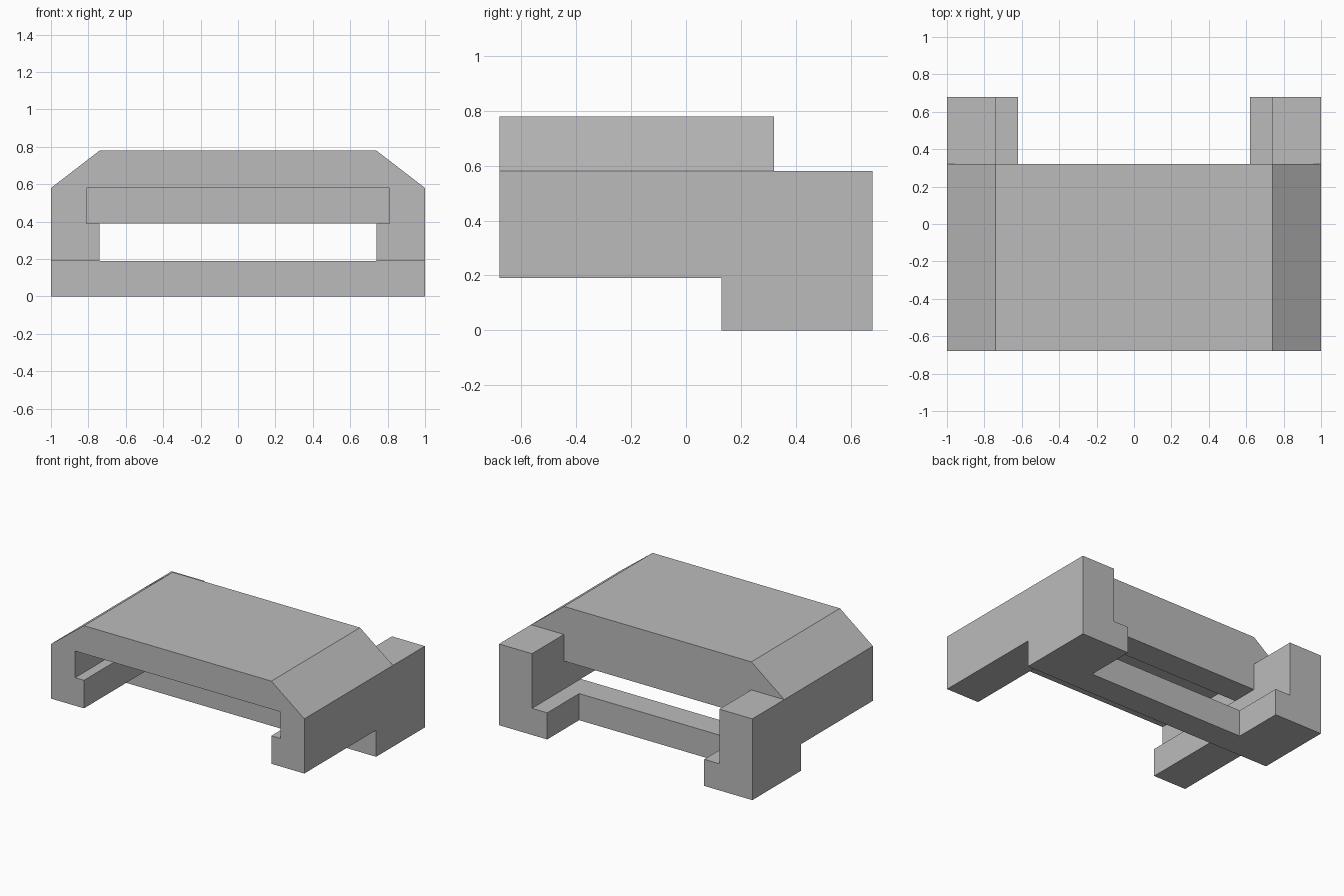
import bpy
import bmesh

default_cube = bpy.data.objects.get("Cube")
if default_cube:
    bpy.data.objects.remove(default_cube, do_unlink=True)

# Key planes shared by the body and its cut-outs
HALF_WIDTH, FRONT, BACK = 1.0, -0.68, 0.68
BAR_FRONT, WALL_BACK = 0.13, 0.32
BAR_TOP, SLOT_BOTTOM, SHOULDER, ROOF = 0.19, 0.39, 0.58, 0.78
PASSAGE, SLOT, FOOT = 0.74, 0.81, 0.62
OUT = 0.3  # how far cutters reach past the body

grey = bpy.data.materials.new("plain grey")
grey.use_nodes = True
colour = (0.5, 0.5, 0.5, 1)
grey.diffuse_color = colour
grey.node_tree.nodes["Principled BSDF"].inputs["Base Color"].default_value = colour


def extrude(name, profile, y0, y1):
    """Solid from an x-z profile swept from y0 to y1."""
    bm = bmesh.new()
    near = [bm.verts.new((x, y0, z)) for x, z in profile]
    far = [bm.verts.new((x, y1, z)) for x, z in profile]
    bm.faces.new(near)
    bm.faces.new(far[::-1])
    for i in range(len(profile)):
        j = (i + 1) % len(profile)
        bm.faces.new((near[i], far[i], far[j], near[j]))
    bmesh.ops.recalc_face_normals(bm, faces=bm.faces)
    mesh = bpy.data.meshes.new(name)
    bm.to_mesh(mesh)
    bm.free()
    mesh.materials.append(grey)
    obj = bpy.data.objects.new(name, mesh)
    bpy.context.collection.objects.link(obj)
    return obj


def cut(body, name, half, y0, y1, z0, z1):
    """Cut a centred box out of the body."""
    box = [(-half, z0), (half, z0), (half, z1), (-half, z1)]
    cutter = extrude(name, box, y0, y1)
    cutter.hide_render = True
    mod = body.modifiers.new(name, "BOOLEAN")
    mod.operation = "DIFFERENCE"
    mod.solver = "EXACT"
    mod.object = cutter
    bpy.context.view_layer.objects.active = body
    bpy.ops.object.modifier_apply(modifier=mod.name)
    bpy.data.objects.remove(cutter, do_unlink=True)


# Body block with a chamfered roof
right_side = [(HALF_WIDTH, 0), (HALF_WIDTH, SHOULDER), (PASSAGE, ROOF)]
left_side = [(-x, z) for x, z in reversed(right_side)]
body = extrude("bracket_body", right_side + left_side, FRONT, BACK)

# Rear: roof stops short, legs stand free with inward feet
cut(body, "rear_top", HALF_WIDTH + OUT, WALL_BACK, BACK + OUT, SHOULDER, ROOF + OUT)
cut(body, "rear_gap", PASSAGE, WALL_BACK, BACK + OUT, BAR_TOP, ROOF + OUT)
cut(body, "foot_gap", FOOT, WALL_BACK, BACK + OUT, -OUT, SLOT_BOTTOM)

# Front: raised underside, wide slot above a narrower through passage
cut(body, "front_underside", HALF_WIDTH + OUT, FRONT - OUT, BAR_FRONT, -OUT, BAR_TOP)
cut(body, "front_slot", SLOT, FRONT - OUT, BAR_FRONT, SLOT_BOTTOM, SHOULDER)
cut(body, "through_passage", PASSAGE, FRONT - OUT, BACK + OUT, BAR_TOP, SLOT_BOTTOM)
